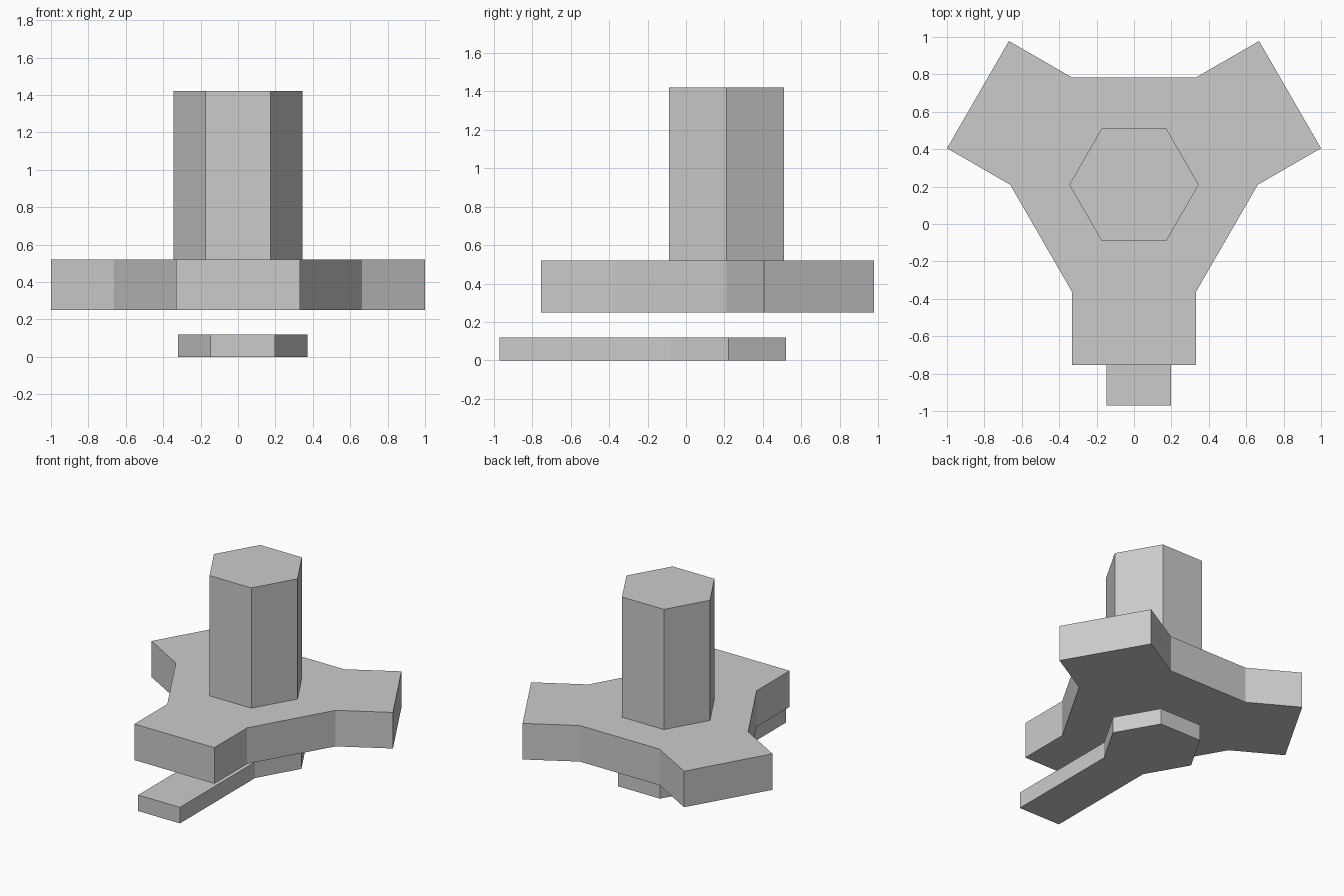
import bpy, bmesh, math
from mathutils import Vector

cube = bpy.data.objects.get("Cube")
if cube:
    bpy.data.objects.remove(cube, do_unlink=True)

grey = bpy.data.materials.new("plain_grey")
grey.use_nodes = True
colour = (0.6, 0.6, 0.6, 1)
grey.diffuse_color = colour
grey.node_tree.nodes["Principled BSDF"].inputs["Base Color"].default_value = colour


def hex_part(name, radius, centre, bottom, top, arm_angles=(), arm_length=0.0):
    """Hexagonal prism whose sides facing the given angles extend into arms."""
    bm = bmesh.new()
    ring = [bm.verts.new((centre[0] + radius * math.cos(math.radians(60 * i)),
                          centre[1] + radius * math.sin(math.radians(60 * i)),
                          bottom)) for i in range(6)]
    base = bm.faces.new(ring)
    solid = bmesh.ops.extrude_face_region(bm, geom=[base], use_keep_orig=True)
    raised = [g for g in solid["geom"] if isinstance(g, bmesh.types.BMVert)]
    bmesh.ops.translate(bm, verts=raised, vec=(0, 0, top - bottom))
    bmesh.ops.recalc_face_normals(bm, faces=bm.faces)

    # Pull the chosen sides outwards
    for angle in arm_angles:
        out = Vector((math.cos(math.radians(angle)), math.sin(math.radians(angle)), 0))
        bm.normal_update()
        side = max(bm.faces, key=lambda f: f.normal.dot(out))
        end = bmesh.ops.extrude_discrete_faces(bm, faces=[side])["faces"][0]
        bmesh.ops.translate(bm, verts=end.verts, vec=out * arm_length)

    bmesh.ops.dissolve_limit(bm, angle_limit=0.01, verts=bm.verts, edges=bm.edges)
    bmesh.ops.recalc_face_normals(bm, faces=bm.faces)
    mesh = bpy.data.meshes.new(name)
    bm.to_mesh(mesh)
    bm.free()
    mesh.materials.append(grey)
    obj = bpy.data.objects.new(name, mesh)
    bpy.context.collection.objects.link(obj)
    return obj


# Upright post, three-armed hub, and the separate single-armed plate below
hex_part("post", 0.346, (0, 0.21), 0.52, 1.42)
hex_part("three_arm_hub", 0.662, (0, 0.21), 0.25, 0.52, (-90, 30, 150), 0.39)
hex_part("lower_arm_plate", 0.346, (0.025, 0.22), 0, 0.12, (-90,), 0.89)
